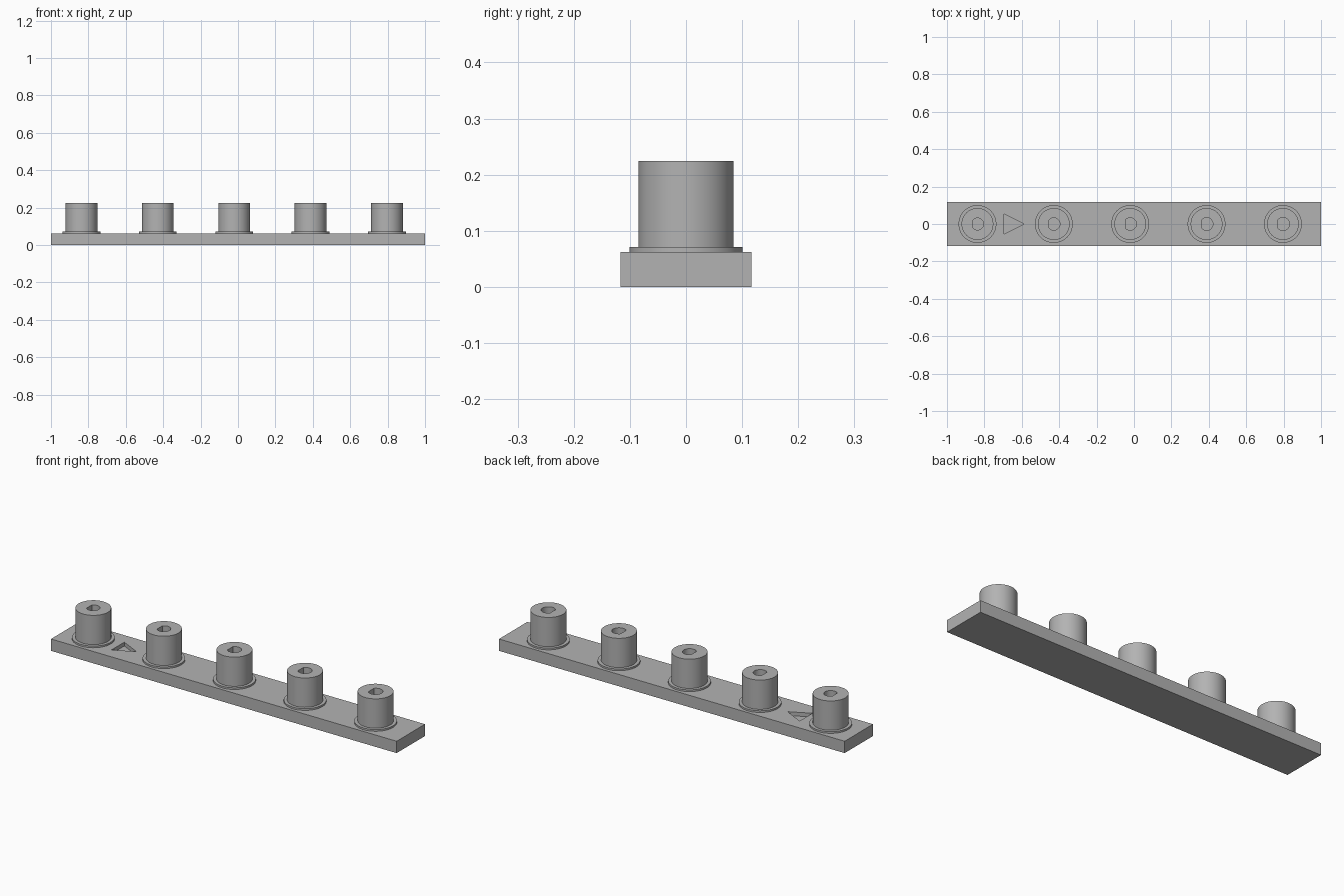
import bpy
import bmesh
from math import cos, sin, pi, acos, radians

cube = bpy.data.objects.get("Cube")
if cube:
    bpy.data.objects.remove(cube, do_unlink=True)

# Single plain grey
grey = bpy.data.materials.new("plain grey")
grey.use_nodes = True
colour = (0.45, 0.45, 0.45, 1)
grey.diffuse_color = colour
grey.node_tree.nodes["Principled BSDF"].inputs["Base Color"].default_value = colour

BASE_TOP, FLANGE_TOP, KNOB_TOP = 0.062, 0.071, 0.224


def prism(name, outline, z0, z1):
    """Extrude a counter-clockwise outline from z0 to z1."""
    bm = bmesh.new()
    face = bm.faces.new([bm.verts.new((x, y, z0)) for x, y in outline])
    ext = bmesh.ops.extrude_face_region(bm, geom=[face])
    top = [v for v in ext["geom"] if isinstance(v, bmesh.types.BMVert)]
    bmesh.ops.translate(bm, verts=top, vec=(0, 0, z1 - z0))
    bmesh.ops.recalc_face_normals(bm, faces=bm.faces)
    mesh = bpy.data.meshes.new(name)
    bm.to_mesh(mesh)
    bm.free()
    obj = bpy.data.objects.new(name, mesh)
    mesh.materials.append(grey)
    bpy.context.collection.objects.link(obj)
    return obj


def arc(cx, radius, start=0.0, end=2 * pi, steps=64, closed=True):
    n = steps if closed else steps - 1
    return [(cx + radius * cos(start + (end - start) * i / n),
             radius * sin(start + (end - start) * i / n)) for i in range(steps)]


def activate(obj):
    bpy.ops.object.select_all(action="DESELECT")
    obj.select_set(True)
    bpy.context.view_layer.objects.active = obj


def boolean(obj, other, operation):
    """Apply a boolean and discard the other solid."""
    other.hide_render = True
    activate(obj)
    mod = obj.modifiers.new("boolean", "BOOLEAN")
    mod.operation, mod.solver, mod.object = operation, "EXACT", other
    bpy.ops.object.modifier_apply(modifier=mod.name)
    bpy.data.objects.remove(other, do_unlink=True)


# Base bar with a recessed triangular pointer
bar = prism("base_bar", [(-1, -0.117), (1, -0.117), (1, 0.117), (-1, 0.117)], 0, BASE_TOP)
pointer = prism("pointer_cutter", [(-0.695, -0.053), (-0.588, 0), (-0.695, 0.053)], 0.042, 0.1)
boolean(bar, pointer, "DIFFERENCE")

# Five collared posts, each with a D-shaped socket that grows along the row
for i in range(5):
    cx = -0.837 + 0.4083 * i
    post = prism(f"post_{i + 1}", arc(cx, 0.085), FLANGE_TOP, KNOB_TOP)
    collar = prism(f"collar_{i + 1}", arc(cx, 0.101), BASE_TOP, FLANGE_TOP)

    radius = 0.032 + 0.0007 * i
    half = pi - acos(0.75)
    socket = prism("socket_cutter", arc(cx, radius, -half, half, 40, closed=False),
                   FLANGE_TOP + 0.001, KNOB_TOP + 0.05)
    boolean(post, socket, "DIFFERENCE")

    for part in (post, collar):
        activate(part)
        bpy.ops.object.shade_smooth_by_angle(angle=radians(30))
